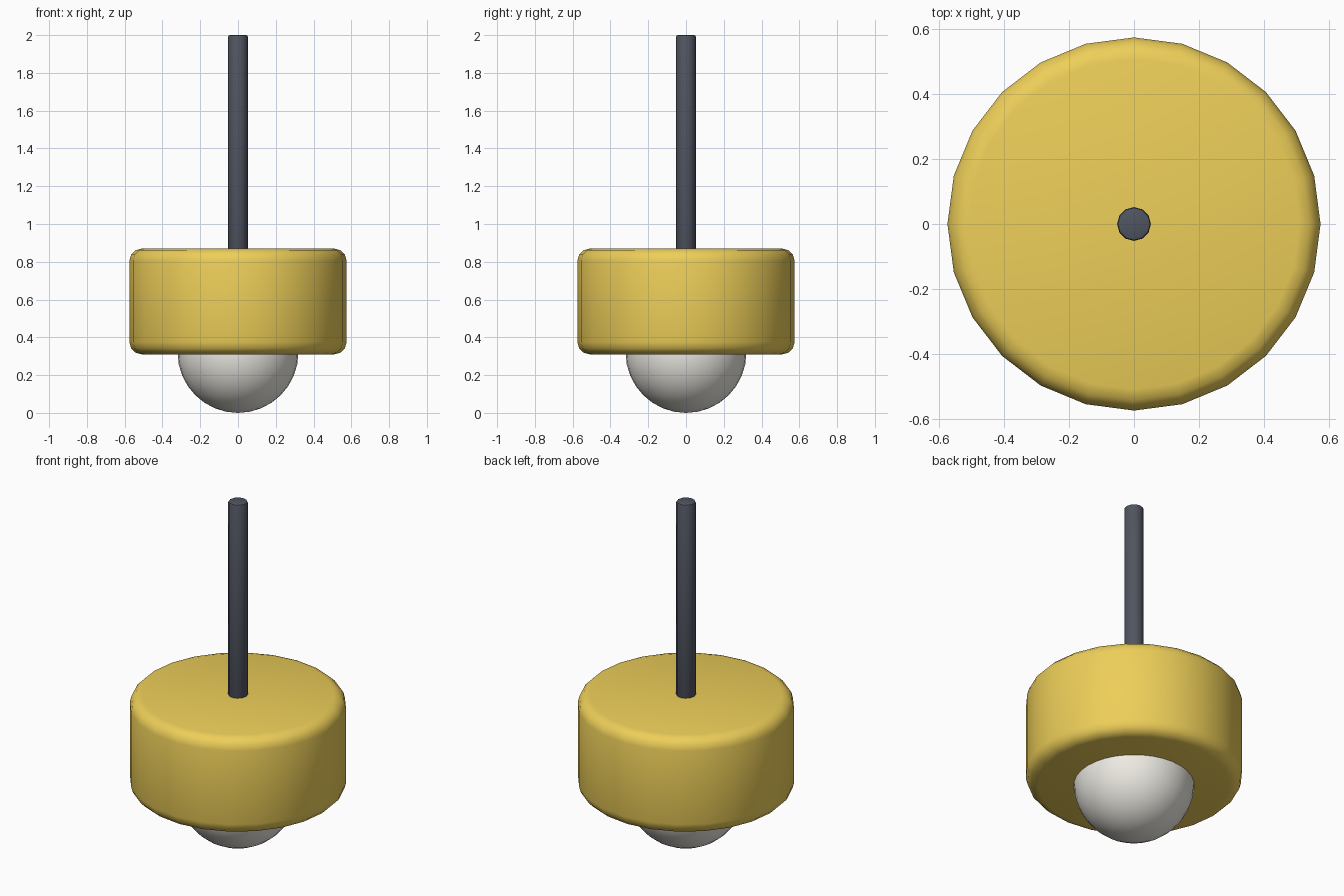
import bpy
import math

if "Cube" in bpy.data.objects:
    bpy.data.objects.remove(bpy.data.objects["Cube"])


def colour(obj, name, rgb):
    mat = bpy.data.materials.new(name)
    mat.diffuse_color = (*rgb, 1)
    mat.use_nodes = True
    mat.node_tree.nodes["Principled BSDF"].inputs["Base Color"].default_value = mat.diffuse_color
    obj.data.materials.append(mat)


def rounded_cylinder(name, radius, z0, z1, sides, bevel, segments):
    bpy.ops.mesh.primitive_cylinder_add(vertices=sides, radius=radius, depth=z1 - z0,
                                        location=(0, 0, (z0 + z1) / 2))
    obj = bpy.context.object
    obj.name = name
    mod = obj.modifiers.new("rounded_rim", 'BEVEL')
    mod.width = bevel
    mod.segments = segments
    mod.limit_method = 'ANGLE'
    mod.angle_limit = math.radians(40)
    bpy.ops.object.modifier_apply(modifier=mod.name)
    bpy.ops.object.shade_smooth_by_angle(angle=math.radians(40))
    return obj


# Drum shade
shade = rounded_cylinder("lamp_shade", 0.575, 0.31, 0.87, 24, 0.065, 3)
colour(shade, "yellow", (0.85, 0.62, 0.10))

# Hanging rod
rod = rounded_cylinder("hanging_rod", 0.052, 0.80, 2.0, 12, 0.008, 2)
colour(rod, "dark_grey", (0.08, 0.09, 0.115))

# Bulb half sunk into the shade
bpy.ops.mesh.primitive_uv_sphere_add(segments=32, ring_count=16, radius=0.32,
                                     location=(0, 0, 0.32))
bulb = bpy.context.object
bulb.name = "bulb"
bpy.ops.object.shade_smooth()
colour(bulb, "warm_white", (0.85, 0.83, 0.77))
